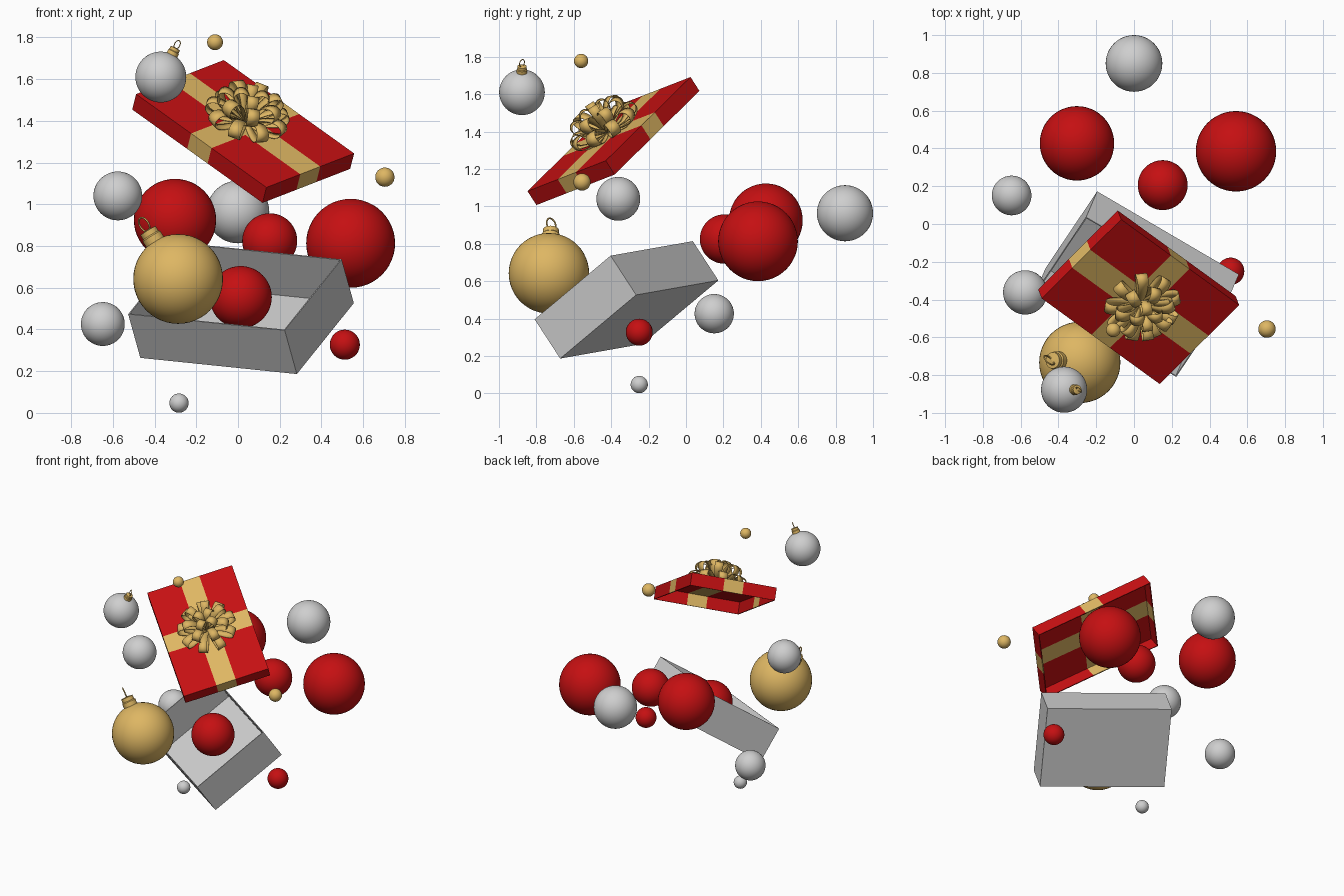
import bpy, bmesh, math
from mathutils import Vector, Matrix

if "Cube" in bpy.data.objects:
    bpy.data.objects.remove(bpy.data.objects["Cube"])


def material(name, rgb):
    m = bpy.data.materials.new(name)
    m.diffuse_color = (*rgb, 1)
    m.use_nodes = True
    m.node_tree.nodes["Principled BSDF"].inputs["Base Color"].default_value = m.diffuse_color
    return m


RED = material("red", (0.56, 0.005, 0.006))
GOLD = material("gold", (0.73, 0.47, 0.125))
SILVER = material("silver", (0.62, 0.62, 0.62))


def finish(name, bm, mats, matrix=Matrix(), smooth=False):
    me = bpy.data.meshes.new(name)
    bm.to_mesh(me)
    bm.free()
    for m in mats:
        me.materials.append(m)
    for p in me.polygons:
        p.use_smooth = smooth
    ob = bpy.data.objects.new(name, me)
    ob.matrix_world = matrix
    bpy.context.collection.objects.link(ob)
    return ob


def frame(origin, u, v):
    """Orthonormal placement matrix with x along u and y near v."""
    x = Vector(u).normalized()
    z = x.cross(Vector(v)).normalized()
    y = z.cross(x)
    m = Matrix((x, y, z)).transposed().to_4x4()
    m.translation = origin
    return m


def solidify(ob, thickness):
    mod = ob.modifiers.new("thickness", 'SOLIDIFY')
    mod.thickness = thickness
    mod.offset = -1


def tray(name, size, open_side, matrix, mats, band=0):
    """Thin open box from z = 0 up; a band cross is cut into the faces."""
    bm = bmesh.new()
    bmesh.ops.create_cube(bm, size=1)
    for v in bm.verts:
        v.co = Vector((v.co.x * size[0], v.co.y * size[1], (v.co.z + 0.5) * size[2]))
    gone = [f for f in bm.faces if f.normal.z * open_side > 0.9]
    bmesh.ops.delete(bm, geom=gone, context='FACES')
    if band:
        for axis in ((1, 0, 0), (0, 1, 0)):
            for s in (-1, 1):
                bmesh.ops.bisect_plane(bm, geom=bm.verts[:] + bm.edges[:] + bm.faces[:],
                                       plane_co=Vector(axis) * s * band, plane_no=axis)
        for f in bm.faces:
            c = f.calc_center_median()
            f.material_index = int(min(abs(c.x), abs(c.y)) < band)
    ob = finish(name, bm, mats, matrix)
    solidify(ob, 0.008)
    return ob


# Open grey box and the tilted lid with its ribbon cross
tray("box", (0.596, 0.873, 0.257), 1,
     frame((0.0435, -0.25, 0.395), (0.273, 0.406, 0.340), (-0.752, 0.438, 0.076)), [SILVER])
lid_matrix = frame((0.0155, -0.364, 1.312), (0.42, 0.418, 0.163), (-0.629, 0.448, 0.445))
tray("lid", (0.615, 0.892, 0.09), -1, lid_matrix, [RED, GOLD], band=0.07)


# Bow: three tiers of teardrop ribbon loops
def bow_tier(name, count, length, swell, lift, width, turn):
    bm = bmesh.new()
    n = 24
    c, s = math.cos(lift), math.sin(lift)
    for k in range(count):
        rot = Matrix.Rotation(turn + math.tau * k / count, 3, 'Z')
        rows = []
        for i in range(n + 1):
            t = i / n
            a = length * math.sin(math.pi * t)
            b = -swell * math.sin(math.tau * t)
            w = width * (0.4 + 0.6 * math.sin(math.pi * t))
            rows.append([bm.verts.new(rot @ Vector((a * c - b * s, e * w, a * s + b * c)))
                         for e in (-0.5, 0.5)])
        for p, q in zip(rows, rows[1:]):
            bm.faces.new((p[0], p[1], q[1], q[0]))
    ob = finish(name, bm, [GOLD], lid_matrix @ Matrix.Translation((0, 0, 0.1)), True)
    solidify(ob, 0.003)


bow_tier("bow_outer_loops", 9, 0.21, 0.042, math.radians(14), 0.062, 0.1)
bow_tier("bow_middle_loops", 7, 0.205, 0.042, math.radians(42), 0.06, 0.4)
bow_tier("bow_inner_loops", 4, 0.185, 0.04, math.radians(70), 0.055, 0.8)


# Balls: name, material, centre, radius
def ball(name, mat, centre, r):
    bm = bmesh.new()
    bmesh.ops.create_uvsphere(bm, u_segments=48, v_segments=24, radius=r)
    finish(name, bm, [mat], Matrix.Translation(centre), True)


for name, mat, centre, r in (
        ("silver_ornament", SILVER, (-0.37, -0.877, 1.61), 0.122),
        ("silver_ball_left", SILVER, (-0.576, -0.362, 1.04), 0.117),
        ("silver_ball_back", SILVER, (0, 0.85, 0.963), 0.15),
        ("silver_ball_low", SILVER, (-0.648, 0.151, 0.426), 0.105),
        ("silver_ball_small", SILVER, (-0.283, -0.25, 0.047), 0.046),
        ("red_ball_left", RED, (-0.302, 0.427, 0.925), 0.197),
        ("red_ball_right", RED, (0.54, 0.385, 0.813), 0.213),
        ("red_ball_middle", RED, (0.152, 0.206, 0.825), 0.132),
        ("red_ball_in_box", RED, (0.013, -0.32, 0.555), 0.149),
        ("red_ball_small", RED, (0.512, -0.25, 0.327), 0.072),
        ("gold_ornament", GOLD, (-0.287, -0.733, 0.642), 0.215),
        ("gold_ball_right", GOLD, (0.704, -0.556, 1.13), 0.046),
        ("gold_ball_top", GOLD, (-0.11, -0.561, 1.777), 0.038)):
    ball(name, mat, centre, r)


# Ornament cap with a wire hanging ring, sized from the ball radius
def hanger(name, centre, axis, r):
    m = Vector(axis).to_track_quat('Z', 'Y').to_matrix().to_4x4()
    m.translation = centre
    bm = bmesh.new()
    profile = ((0.23, 0.94), (0.23, 1.12), (0.20, 1.15), (0.20, 1.27), (0, 1.30))
    verts = [bm.verts.new((a * r, 0, h * r)) for a, h in profile]
    edges = [bm.edges.new(e) for e in zip(verts, verts[1:])]
    bmesh.ops.spin(bm, geom=verts + edges, axis=(0, 0, 1), cent=(0, 0, 0),
                   angle=math.tau, steps=32)
    bmesh.ops.remove_doubles(bm, verts=bm.verts[:], dist=1e-5)
    bmesh.ops.recalc_face_normals(bm, faces=bm.faces[:])
    finish(name + "_cap", bm, [GOLD], m)

    bm = bmesh.new()
    big, small, wire = 32, 8, 0.02 * r
    turn = Matrix.Rotation(math.radians(45), 3, 'Z')
    rings = []
    for i in range(big):
        a = math.tau * i / big
        ring = []
        for j in range(small):
            b = math.tau * j / small
            ring.append(bm.verts.new(turn @ Vector((
                (0.15 * r + wire * math.cos(b)) * math.cos(a), wire * math.sin(b),
                1.43 * r + (0.17 * r + wire * math.cos(b)) * math.sin(a)))))
        rings.append(ring)
    for i in range(big):
        p, q = rings[i], rings[(i + 1) % big]
        for j in range(small):
            k = (j + 1) % small
            bm.faces.new((p[j], p[k], q[k], q[j]))
    bmesh.ops.recalc_face_normals(bm, faces=bm.faces[:])
    finish(name + "_ring", bm, [GOLD], m, True)


hanger("gold_ornament", (-0.287, -0.733, 0.642), (-0.53, 0.04, 0.85), 0.215)
hanger("silver_ornament", (-0.37, -0.877, 1.61), (0.45, 0, 0.89), 0.122)
